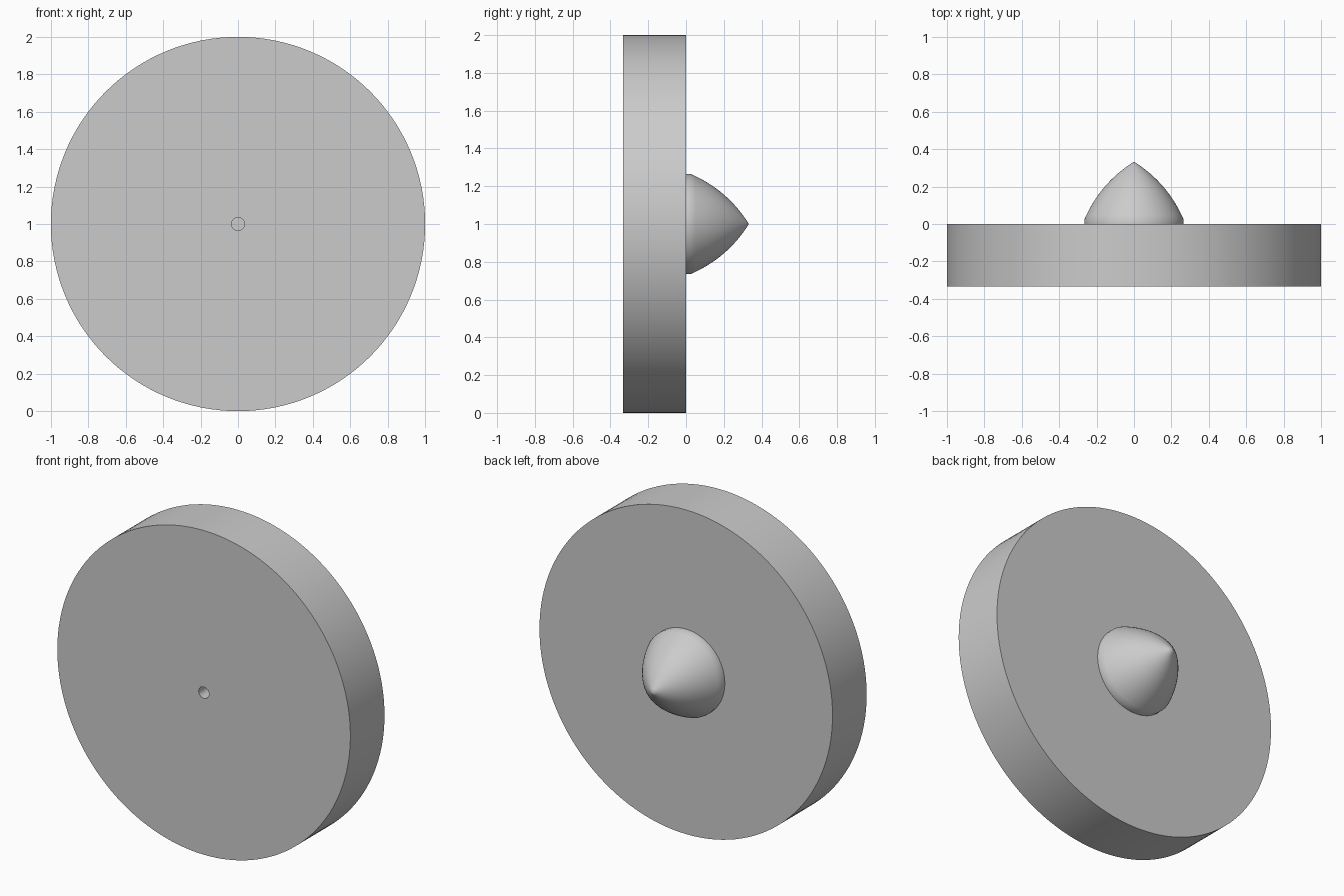
import bpy, bmesh, math
from mathutils import Vector, Matrix

cube = bpy.data.objects.get("Cube")
if cube:
    bpy.data.objects.remove(cube, do_unlink=True)

grey = bpy.data.materials.new("plain grey")
grey.use_nodes = True
colour = (0.6, 0.6, 0.6, 1)
grey.diffuse_color = colour
grey.node_tree.nodes["Principled BSDF"].inputs["Base Color"].default_value = colour


def lathe(name, profile, steps=128):
    """Revolve (radius, y) points about the y axis through the wheel centre."""
    bm = bmesh.new()
    verts = [bm.verts.new((r, y, 0)) for r, y in profile]
    edges = [bm.edges.new(pair) for pair in zip(verts, verts[1:])]
    bmesh.ops.spin(bm, geom=verts + edges, cent=(0, 0, 0), axis=(0, 1, 0),
                   angle=math.tau, steps=steps)
    bmesh.ops.remove_doubles(bm, verts=bm.verts, dist=0.0001)
    bmesh.ops.recalc_face_normals(bm, faces=bm.faces)
    mesh = bpy.data.meshes.new(name)
    bm.to_mesh(mesh)
    bm.free()
    mesh.materials.append(grey)
    obj = bpy.data.objects.new(name, mesh)
    obj.location.z = 1
    bpy.context.collection.objects.link(obj)
    bpy.ops.object.select_all(action='DESELECT')
    obj.select_set(True)
    bpy.context.view_layer.objects.active = obj
    bpy.ops.object.shade_smooth_by_angle(angle=math.radians(30))
    return obj


# Thick disc with a small blind hole in the front
front, hole_radius, hole_depth = -0.333, 0.035, 0.2
lathe("disc", [(0, front + hole_depth), (hole_radius, front + hole_depth),
               (hole_radius, front), (1, front), (1, 0), (0, 0)])

# Pointed dome on the back: short straight collar, then a curved taper
start, bend, tip = Vector((0.265, 0.025)), Vector((0.18, 0.22)), Vector((0, 0.333))
taper = []
for i in range(17):
    t = i / 16
    taper.append(start * (1 - t) ** 2 + bend * 2 * t * (1 - t) + tip * t * t)
lathe("pointed_dome", [(0, 0), (0.265, 0)] + [tuple(p) for p in taper])
